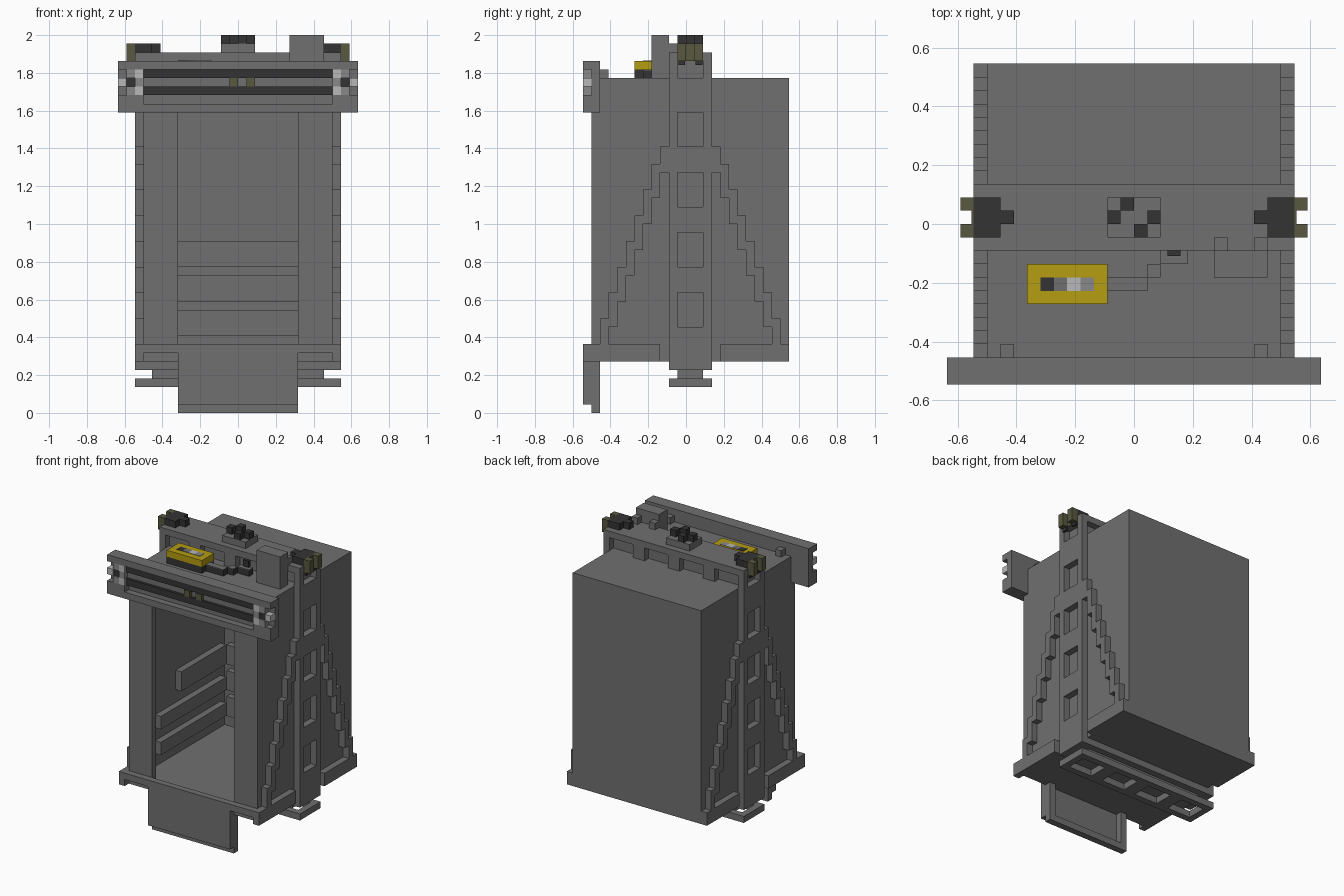
import bpy, bmesh

cube = bpy.data.objects.get("Cube")
if cube:
    bpy.data.objects.remove(cube, do_unlink=True)

V = 1 / 22  # edge length of one block


def material(name, rgb):
    m = bpy.data.materials.new(name)
    m.use_nodes = True
    m.diffuse_color = (*rgb, 1)
    bsdf = next(n for n in m.node_tree.nodes if n.type == 'BSDF_PRINCIPLED')
    bsdf.inputs["Base Color"].default_value = (*rgb, 1)
    return m


GREY = material("steel grey", (0.16, 0.16, 0.16))
DARK = material("charcoal", (0.034, 0.034, 0.034))
OLIVE = material("olive", (0.098, 0.098, 0.052))
YELLOW = material("warning yellow", (0.46, 0.34, 0.006))
LIGHT = material("light grey", (0.48, 0.48, 0.48))
MID = material("mid grey", (0.25, 0.25, 0.25))


def blocks(name, mat, *boxes):
    """One object made of boxes, each (x0, x1, y0, y1, z0, z1) in block units."""
    bm = bmesh.new()
    for x0, x1, y0, y1, z0, z1 in boxes:
        vs = bmesh.ops.create_cube(bm, size=1)["verts"]
        for v in vs:
            v.co.x = (x1 if v.co.x > 0 else x0) * V
            v.co.y = (y1 if v.co.y > 0 else y0) * V
            v.co.z = (z1 if v.co.z > 0 else z0) * V
    me = bpy.data.meshes.new(name)
    bm.to_mesh(me)
    bm.free()
    me.materials.append(mat)
    ob = bpy.data.objects.new(name, me)
    bpy.context.collection.objects.link(ob)
    return ob


def both(*boxes):
    """The boxes and their mirror images across x = 0."""
    return list(boxes) + [(-b[1], -b[0], *b[2:]) for b in boxes]


# Hollow cabin with a doorway in the front
blocks("cabin_floor", GREY, (-11, 11, -11, 12, 6, 7))
blocks("cabin_roof", GREY, (-11, 11, -11, 12, 38, 39))
blocks("cabin_back", GREY, (-11, 11, 11, 12, 7, 38))
blocks("cabin_sides", GREY, *both((10, 11, -11, 11, 7, 38)))
blocks("door_pillars", GREY, *both((7, 11, -11, -10, 7, 38)))
blocks("door_lintel", GREY, (-7, 7, -11, -10, 35, 38))

# Rails on the inner walls
blocks("back_rails", GREY, *[(-9, 9, 10, 11, z, z + 3) for z in (9, 13, 17)])
blocks("side_rails", GREY, *both((9, 10, -1, 10, 17, 20), (9, 10, -6, 10, 13, 15),
                                 (9, 10, -6, 10, 9, 11)))

# Door sill and the ramp hanging below it
blocks("door_sill", GREY, (-12, 12, -12, -11, 7, 8))
blocks("ramp_plate", GREY, (-7, 7, -12, -11, 1, 8))
blocks("ramp_ribs", GREY, (-7, 7, -11, -10, 0, 1), *both((6, 7, -11, -10, 1, 6)))

# Side columns with recessed windows
cross = [(5, 10), (14, 17), (21, 24), (28, 31), (35, 39), (41, 42)]
blocks("side_columns", GREY, *both((11, 12, -2, -1, 5, 42), (11, 12, 2, 3, 5, 42),
                                   *[(11, 12, -1, 2, a, b) for a, b in cross]))

# Stepped braces leaning on the columns, with base strips
steps = [(-10, 8, 11)] + [(y, 3 * y + 37, 3 * y + 41) for y in range(-9, -3)] + [(-3, 28, 31)]
brace = []
for y, a, b in steps:
    brace += [(11, 12, y, y + 1, a, b), (11, 12, -y, 1 - y, a, b)]
blocks("stepped_braces", GREY, *both(*brace))
blocks("base_strips", GREY, *both((11, 12, -12, -3, 6, 8), (11, 12, 4, 12, 6, 8)))


# Cross beams under the floor and over the roof
gaps = [(-11, -7), (-5, -1), (1, 5), (7, 11)]
ribs = [(-12, -11), (-7, -5), (-1, 1), (5, 7), (11, 12)]
blocks("lower_beam", GREY, (-12, 12, -2, 3, 5, 6), (-10, 10, -1, 2, 4, 5),
       (-12, 12, -2, -1, 3, 4), (-12, 12, 2, 3, 3, 4),
       *[(a, b, -1, 2, 3, 4) for a, b in ribs])
blocks("upper_beam", GREY, (-11, 11, -2, 3, 41, 42), (-11, 11, -1, 2, 39, 41),
       *[(max(a, -11), min(b, 11), -2, 3, 39, 41) for a, b in ribs[1:-1]])

# Sign header over the door
blocks("header_plate", GREY, (-14, 14, -11, -10, 35, 41))
blocks("header_frame", GREY, (-14, 14, -12, -11, 40, 41), (-14, 14, -12, -11, 35, 36),
       *both((11, 14, -12, -11, 36, 37)))
blocks("header_brackets", GREY, *both((9, 10, -10, -9, 39, 40)))
blocks("header_bars", DARK, (-11, 11, -11.7, -11, 39, 40), (-11, 11, -11.7, -11, 37, 38))
blocks("header_middle", GREY, (-11, 11, -11.3, -11, 38, 39))
blocks("header_clips", OLIVE, (-1, 0, -11.8, -11, 38, 39), (1, 2, -11.8, -11, 38, 39))
blocks("end_lights", LIGHT, *both((11, 12, -12, -11, 39, 40), (11, 12, -12, -11, 37, 38),
                                  (13, 14, -12, -11, 38, 39)))
blocks("end_light_sockets", DARK, *both((12, 13, -11.8, -11, 38, 39)))
blocks("end_light_corners", MID, *both((12, 13, -12, -11, 39, 40), (12, 13, -12, -11, 37, 38),
                                       (11, 12, -12, -11, 38, 39)))

# Roof vent box hooked on the beam
blocks("vent_box", GREY, (6, 10, -4, -2, 39, 44), (6, 7, -2, -1, 42, 43), (9, 10, -2, -1, 42, 43))

# Central hub on the beam
blocks("hub_base", GREY, (-2, 2, -1, 2, 42, 43))
blocks("hub_studs", DARK, (-1, 0, 1, 2, 43, 44), (-2, -1, 0, 1, 43, 44),
       (1, 2, 0, 1, 43, 44), (0, 1, -1, 0, 43, 44))

# Corner lamps on the beam ends
blocks("lamp_bodies", DARK, *both((10, 12, -1, 2, 42, 43), (9, 10, 0, 1, 42, 43)))
blocks("lamp_caps", OLIVE, *both((12, 13, -1, 0, 41, 43), (12, 13, 1, 2, 41, 43),
                                 (12, 12.15, 0, 1, 41, 43)))
blocks("lamp_feet", DARK, *both((12, 12.3, -0.9, -0.1, 40.5, 41), (12, 12.3, 1.1, 1.9, 40.5, 41)))

# Yellow control box with indicator plates
blocks("control_base", DARK, (-8, -2, -6, -4, 39, 40))
blocks("control_base_rear", GREY, (-8, -2, -4, -3, 39, 40))
blocks("control_box", YELLOW, (-8, -2, -6, -3, 40, 41))
for name, mat, x0, x1 in [("indicator_dark", DARK, -7, -6), ("indicator_grey", GREY, -6, -5),
                          ("indicator_light", LIGHT, -5, -4), ("indicator_mid", MID, -4, -3)]:
    blocks(name, mat, (x0, x1, -5, -4, 41, 41.06))

# Cable stepping from the control box to the beam
cable = [(-2, 1, -5, -4), (1, 2, -4, -3), (2, 4, -3, -2)]
blocks("cable", DARK, *[(*c, 39, 39.9) for c in cable])
blocks("cable_top", GREY, *[(*c, 39.9, 40) for c in cable])
blocks("cable_plug", DARK, (2.5, 3.5, -2.4, -2, 40, 41))
